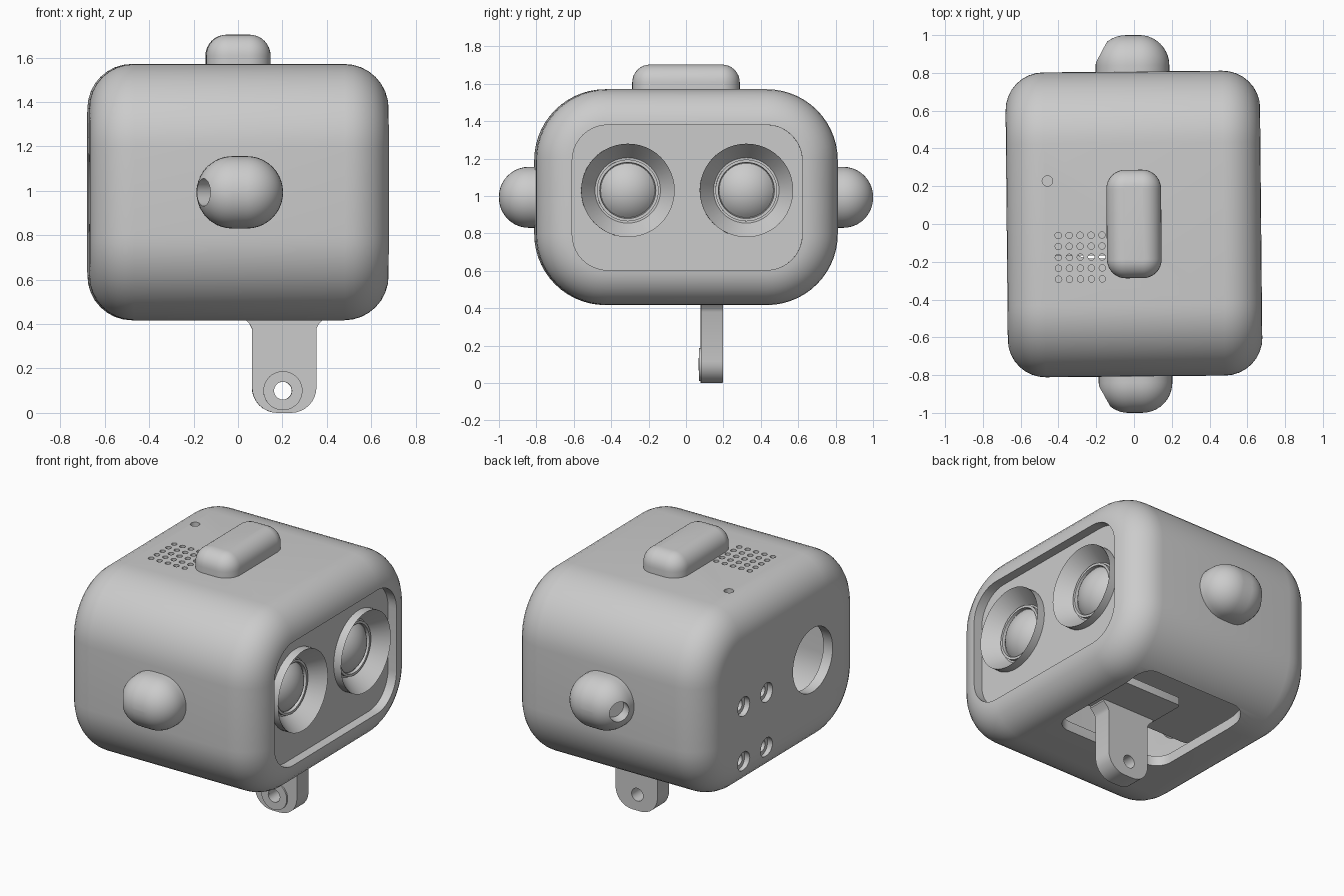
import bpy, bmesh
from math import sin, cos, pi, radians
from mathutils import Vector, Matrix

if "Cube" in bpy.data.objects:
    bpy.data.objects.remove(bpy.data.objects["Cube"])

grey = bpy.data.materials.new("plain grey")
grey.use_nodes = True
GREY = (0.6, 0.6, 0.6, 1)
grey.diffuse_color = GREY
grey.node_tree.nodes["Principled BSDF"].inputs["Base Color"].default_value = GREY
parts = []


def make(name, bm, keep=True):
    bmesh.ops.recalc_face_normals(bm, faces=bm.faces)
    mesh = bpy.data.meshes.new(name)
    bm.to_mesh(mesh)
    bm.free()
    mesh.materials.append(grey)
    ob = bpy.data.objects.new(name, mesh)
    bpy.context.collection.objects.link(ob)
    if keep:
        parts.append(ob)
    return ob


def cut(target, cutter):
    mod = target.modifiers.new("cut", "BOOLEAN")
    mod.operation, mod.solver, mod.object = "DIFFERENCE", "EXACT", cutter
    bpy.context.view_layer.objects.active = target
    bpy.ops.object.modifier_apply(modifier=mod.name)
    bpy.data.objects.remove(cutter)


def rounded(axis, centre, half, radius, levels, seg=10):
    """Rounded rectangle lofted along an axis; levels are (position, inset)."""
    bm = bmesh.new()
    rings = []
    for t, inset in levels:
        r = max(radius - inset, 0.002)
        ring = []
        for q, (su, sv) in enumerate([(1, 1), (-1, 1), (-1, -1), (1, -1)]):
            for k in range(seg + 1):
                a = (q + k / seg) * pi / 2
                u = centre[0] + su * (half[0] - inset - r) + r * cos(a)
                v = centre[1] + sv * (half[1] - inset - r) + r * sin(a)
                co = {"X": (t, u, v), "Y": (u, t, v), "Z": (u, v, t)}[axis]
                ring.append(bm.verts.new(co))
        rings.append(ring)
    n = len(rings[0])
    for a, b in zip(rings, rings[1:]):
        for i in range(n):
            bm.faces.new((a[i], a[(i + 1) % n], b[(i + 1) % n], b[i]))
    bm.faces.new(rings[0])
    bm.faces.new(rings[-1])
    return bm


def soft(end, r, steps=8):
    """Levels that round an edge over, ending at the given position."""
    s = 1 if end > 0 else -1
    return [(end - s * r * (1 - sin(a)), r * (1 - cos(a)))
            for a in [k * pi / 2 / steps for k in range(steps + 1)]]


def lathe(bm, profile, centre, direction, steps=40):
    """Spin (radius, distance) points about a direction."""
    turn = Vector((0, 0, 1)).rotation_difference(Vector(direction)).to_matrix().to_4x4()
    m = Matrix.Translation(centre) @ turn
    vs = [bm.verts.new(m @ Vector((r, 0, t))) for r, t in profile]
    es = [bm.edges.new(p) for p in zip(vs, vs[1:])]
    bmesh.ops.spin(bm, geom=vs + es, cent=centre, axis=m.to_3x3() @ Vector((0, 0, 1)),
                   angle=2 * pi, steps=steps, use_duplicate=False)
    bmesh.ops.remove_doubles(bm, verts=bm.verts, dist=0.0004)


def rod(r, a, b):
    return [(0, a), (r, a), (r, b), (0, b)]


# Hollow body shell
MID = (0, 0.994)
body = make("body_shell", rounded("X", MID, (0.807, 0.577), 0.38,
            soft(-0.674, 0.2)[::-1] + soft(0.674, 0.2), 14))
cut(body, make("cavity", rounded("X", MID, (0.746, 0.515), 0.32,
    soft(-0.61, 0.14)[::-1] + soft(0.46, 0.14)), False))
cut(body, make("bottom_opening", rounded("Z", (0.05, 0.21), (0.39, 0.39), 0.1,
    [(0.3, 0), (0.62, 0)]), False))
cut(body, make("panel_recess", rounded("X", (0, 0.992), (0.615, 0.388), 0.19,
    [(0.615, 0), (0.8, 0)]), False))

# Round openings: lens seats, screw holes, side port, top grille
LENSES = [(0.0, y, 1.03) for y in (-0.317, 0.317)]
bm = bmesh.new()
for c in LENSES:
    lathe(bm, rod(0.22, 0.53, 0.7), c, (1, 0, 0), 48)
for y in (0.17, 0.4):
    for z in (0.62, 0.965):
        lathe(bm, [(0, -0.2), (0.035, -0.2), (0.035, -0.035), (0.06, -0.035), (0.06, 0.1), (0, 0.1)],
              (-0.674, y, z), (-1, 0, 0), 24)
lathe(bm, rod(0.2, -0.2, 0.1), (-0.674, -0.295, 0.99), (-1, 0, 0), 48)
lathe(bm, rod(0.028, -0.04, 0.1), (-0.456, 0.232, 1.57), (0, 0, 1), 20)
for i in range(5):
    for j in range(5):
        lathe(bm, rod(0.017, -0.2, 0.1),
              (-0.402 + 0.058 * i, -0.289 + 0.058 * j, 1.57), (0, 0, 1), 14)
cut(body, make("round_openings", bm, False))

# Raised conical lens hoods, and domed glasses with a rim
DOME_R, DOME_HALF = 0.2, 0.81
for side, c in zip(("right", "left"), LENSES):
    bm = bmesh.new()
    lathe(bm, [(0, 0.5), (0.21, 0.5), (0.21, 0.6), (0.25, 0.6), (0.25, 0.667),
               (0.175, 0.565), (0, 0.565)], c, (1, 0, 0), 48)
    make(side + "_lens_hood", bm)
    bm = bmesh.new()
    dome = [(DOME_R * sin(a), 0.432 + DOME_R * cos(a))
            for a in [k * DOME_HALF / 8 for k in range(9)]]
    lathe(bm, dome + [(0.147, 0.57), (0.15, 0.588), (0.165, 0.588), (0.165, 0.55), (0, 0.55)],
          c, (1, 0, 0), 48)
    make(side + "_lens", bm)

# Top button
make("top_button", rounded("Z", (0, 0), (0.145, 0.287), 0.1,
     [(1.55, 0)] + soft(1.703, 0.095)))

# Side knobs with a slanted end and a socket
for s, name in ((-1, "front_knob"), (1, "back_knob")):
    bm = rounded("Y", (0, 0.993), (0.195, 0.163), 0.163, [(s * 0.78, 0)] + soft(s, 0.16, 10), 10)
    normal = Vector((-0.87, s * 0.5, 0))
    spot = Vector((-0.171, s * 0.915, 0.993))
    cutoff = bmesh.ops.bisect_plane(bm, geom=bm.verts[:] + bm.edges[:] + bm.faces[:],
                                    plane_co=spot, plane_no=normal, clear_outer=True)
    rim = [e for e in cutoff["geom_cut"] if isinstance(e, bmesh.types.BMEdge)]
    bmesh.ops.contextual_create(bm, geom=rim)
    knob = make(name, bm)
    bm = bmesh.new()
    lathe(bm, rod(0.062, -0.08, 0.1), spot, normal, 28)
    cut(knob, make("socket", bm, False))

# Mounting leg with rounded foot and flared top
LEFT, RIGHT, R = 0.064, 0.354, 0.115
outline = [(LEFT + R - R * cos(a), R - R * sin(a)) for a in [k * pi / 16 for k in range(9)]]
outline += [(RIGHT - R + R * sin(a), R - R * cos(a)) for a in [k * pi / 16 for k in range(9)]]
outline += [(RIGHT, 0.38), (RIGHT + 0.01, 0.4), (RIGHT + 0.04, 0.43), (RIGHT + 0.04, 0.46)]
outline += [(LEFT - 0.04, 0.46), (LEFT - 0.04, 0.43), (LEFT - 0.01, 0.4), (LEFT, 0.38)]
bm = bmesh.new()
face = bm.faces.new([bm.verts.new((x, 0.077, z)) for x, z in outline])
moved = bmesh.ops.extrude_face_region(bm, geom=[face])["geom"]
bmesh.ops.translate(bm, vec=(0, 0.117, 0), verts=[v for v in moved if isinstance(v, bmesh.types.BMVert)])
leg = make("mounting_leg", bm)
bm = bmesh.new()
lathe(bm, rod(0.04, -0.3, 0.3), (0.203, 0.1, 0.1), (0, 1, 0), 28)
cut(leg, make("bolt_hole", bm, False))
bm = bmesh.new()
lathe(bm, [(0.04, 0.08), (0.04, 0.067), (0.088, 0.067), (0.088, 0.08), (0.04, 0.08)],
      (0.203, 0, 0.1), (0, 1, 0), 40)
make("leg_washer", bm)

# Plates inside the bottom opening
make("leg_plate", rounded("Z", (0.24, 0.25), (0.23, 0.17), 0.02, [(0.44, 0), (0.49, 0)], 3))
make("inner_plate", rounded("Z", (-0.05, 0.265), (0.5, 0.43), 0.05, [(0.65, 0), (0.69, 0)], 4))

# Smooth shading with sharp edges, and the slight turn of the whole body
bpy.ops.object.select_all(action="DESELECT")
for ob in parts:
    ob.rotation_euler.z = radians(0.55)
    ob.select_set(True)
bpy.context.view_layer.objects.active = body
bpy.ops.object.shade_smooth_by_angle(angle=radians(30))
